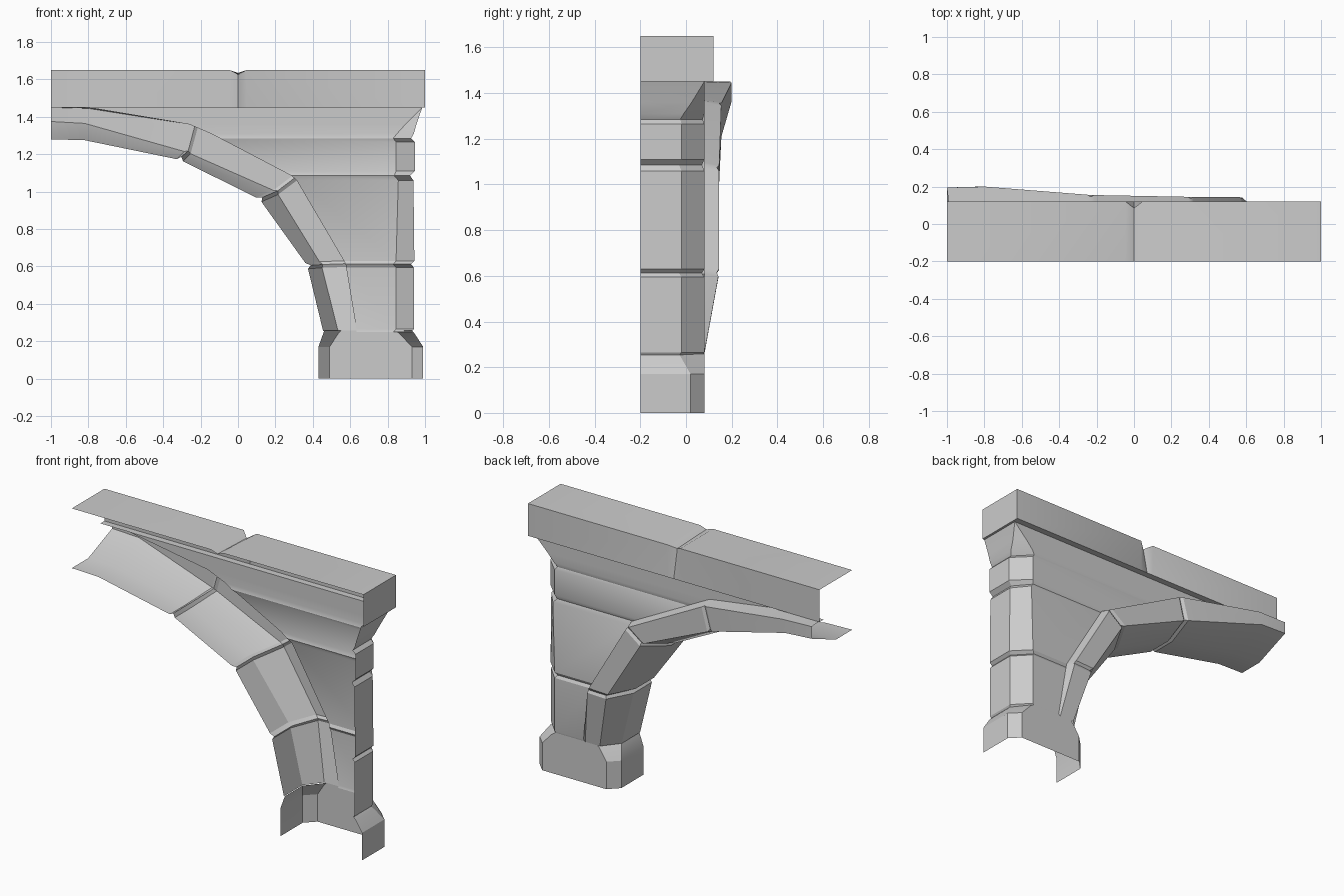
import bpy, bmesh, math
from mathutils import Vector

if "Cube" in bpy.data.objects:
    bpy.data.objects.remove(bpy.data.objects["Cube"])


def loft(name, rows):
    """Open shell skinned through equally long rows of points."""
    bm = bmesh.new()
    vs = [[bm.verts.new(p) for p in row] for row in rows]
    for a, b in zip(vs, vs[1:]):
        for i in range(len(a) - 1):
            bm.faces.new((a[i], a[i + 1], b[i + 1], b[i]))
    bmesh.ops.remove_doubles(bm, verts=bm.verts, dist=1e-5)
    bmesh.ops.dissolve_degenerate(bm, edges=bm.edges, dist=1e-5)
    me = bpy.data.meshes.new(name)
    bm.to_mesh(me)
    bm.free()
    ob = bpy.data.objects.new(name, me)
    bpy.context.collection.objects.link(ob)
    bpy.ops.object.select_all(action='DESELECT')
    bpy.context.view_layer.objects.active = ob
    ob.select_set(True)
    bpy.ops.object.shade_smooth_by_angle(angle=math.radians(25))
    return ob


FRONT, WALL, TOP, ROOF = -0.2, 0.08, 1.45, 1.65

# Arch stations: soffit (x, z), bevel edge (x, z), outer edge (x, z), face y, soffit y
stations = [
    ((.455, .255), (.535, .255), (.635, .255), .08, -.02),
    ((.37, .605), (.445, .61), (.575, .615), .145, -.02),
    ((.115, .96), (.205, 1.0), (.305, 1.075), .145, -.03),
    ((-.31, 1.17), (-.27, 1.21), (-.23, 1.355), .155, -.04),
    ((-.82, 1.275), (-.82, 1.365), (-.80, 1.445), .20, -.04),
    ((-1, 1.28), (-1, 1.375), (-1, TOP), .195, -.04),
]


def outer_x(z):
    """Position of the arch's outer edge at a height."""
    pts = [s[2] for s in stations[:5]]
    for (x0, z0), (x1, z1) in zip(pts, pts[1:]):
        if z <= z1:
            return x0 + (x1 - x0) * max(0, (z - z0) / (z1 - z0))
    return pts[-1][0]


def arch_row(s):
    (sx, sz), (mx, mz), (ox, oz), yf, ys = s
    return [Vector(p) for p in (
        (ox + .012, WALL, min(oz + .012, TOP)), (ox, yf, oz), (mx, yf, mz), (sx, ys, sz), (sx, FRONT, sz))]


# Arch band with a small V groove at each stone joint
raw = [arch_row(s) for s in stations]
rows = []
for i, row in enumerate(raw):
    if i not in (1, 2, 3):
        rows.append(row)
        continue

    def toward(other):
        return [p + (q - p).normalized() * .018 for p, q in zip(row, other)]
    inward = (row[1] - row[3]) * Vector((1, 0, 1))
    inward = inward.normalized() * .018
    groove = [row[0], row[1] - Vector((0, .01, 0)), row[2] + inward * .5 - Vector((0, .012, 0)),
              row[3] + inward, row[4] + inward]
    rows += [toward(raw[i - 1]), groove, toward(raw[i + 1])]
loft("arch_band", rows)

# Back wall and bevelled pier: z, side x, bevel x, bevel y, wall y
pier = [
    (.25, .93, .83, -.03, .075), (.265, .94, .845, -.02, .08),
    (.595, .94, .845, -.02, .08), (.612, .925, .83, -.03, .07), (.63, .943, .845, -.02, .08),
    (1.06, .938, .857, -.02, .08), (1.085, .92, .835, -.03, .07), (1.11, .945, .845, -.02, .08),
    (1.265, .945, .845, -.02, .08), (1.285, .925, .83, -.025, .073),
    (1.31, .94, .85, -.01, .08), (1.36, .954, .895, .025, .08), (TOP, .985, .985, .08, .08),
]
loft("wall_and_pier", [[(xr, FRONT, z), (xr, yc, z), (xc, yw, z), (outer_x(z), yw, z)]
                       for z, xr, xc, yc, yw in pier])

# Base block: z, left x, right x, bevel width, bevel y
base = [(0, .43, .99, .06, .02), (.17, .43, .99, .06, .02),
        (.24, .455, .945, .08, -.02), (.257, .462, .93, .09, -.03)]
loft("pier_base", [[(xr, FRONT, z), (xr, yc, z), (xr - b, WALL, z),
                    (xl + b, WALL, z), (xl, yc, z), (xl, FRONT, z)] for z, xl, xr, b, yc in base])

# Top slab with a chipped notch in the middle
xs = (1, .045, 0, -.045, -1)
LIP = .12
loft("top_slab", [
    [(.985, FRONT, TOP)] + [(min(x, .985), WALL, TOP) for x in xs],
    [(1, FRONT, TOP)] + [(x, LIP, TOP) for x in xs],
    [(1, FRONT, ROOF)] + [(x, .085 if x == 0 else LIP, 1.625 if x == 0 else ROOF) for x in xs],
    [(1, FRONT, ROOF)] + [(x, FRONT, 1.635 if x == 0 else ROOF) for x in xs],
])
